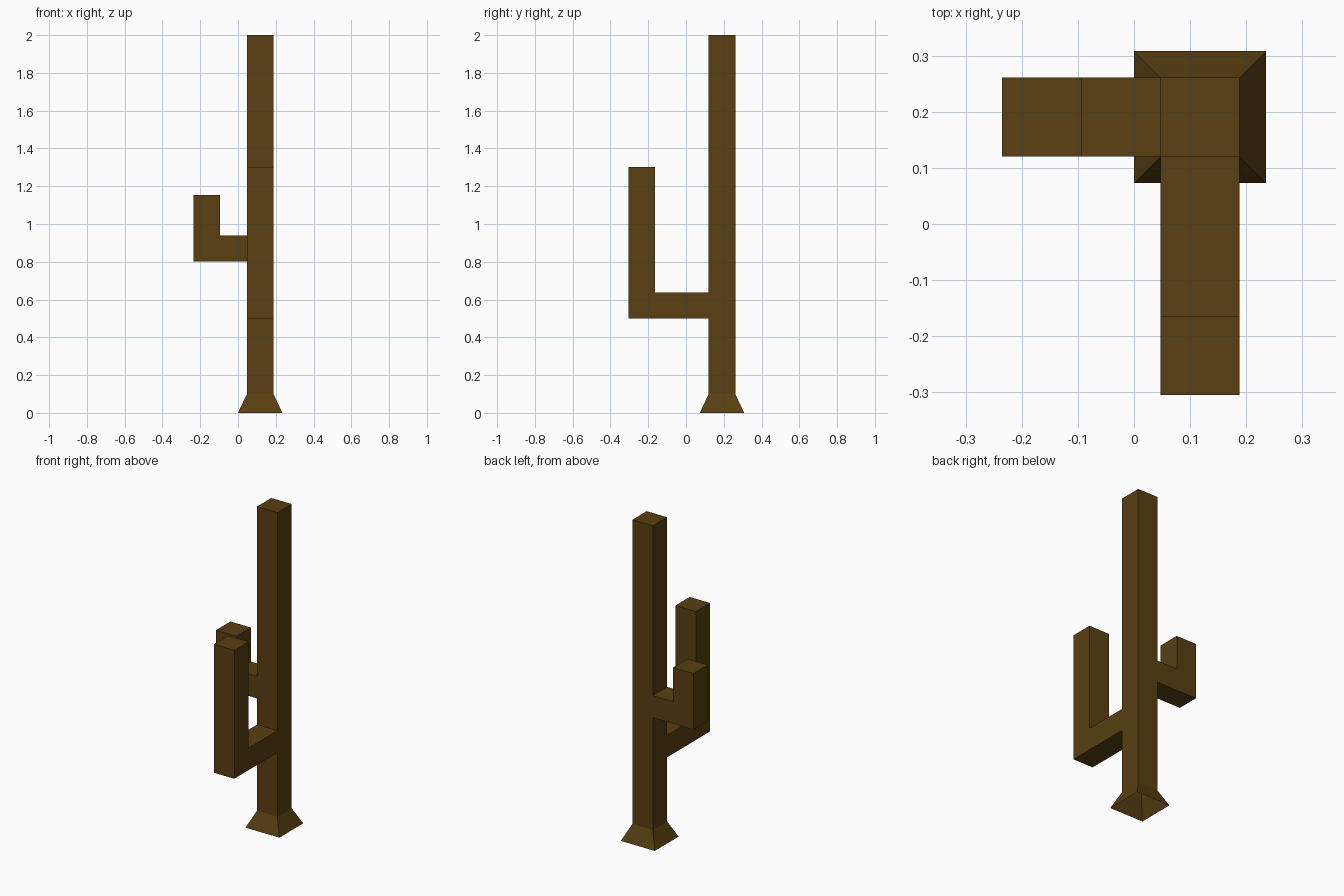
import bpy
import bmesh
from mathutils import Vector

cube = bpy.data.objects.get("Cube")
if cube:
    bpy.data.objects.remove(cube, do_unlink=True)

# Single bark colour
bark = bpy.data.materials.new("dark_brown_bark")
bark.use_nodes = True
colour = (0.1, 0.05, 0.006, 1)
bark.diffuse_color = colour
bark.node_tree.nodes["Principled BSDF"].inputs["Base Color"].default_value = colour

HALF = 0.0705                  # half the thickness of trunk and arms
AXIS = Vector((0.1175, 0.1905, 0))   # trunk centre line


def make_object(name, bm):
    bmesh.ops.recalc_face_normals(bm, faces=bm.faces)
    mesh = bpy.data.meshes.new(name)
    bm.to_mesh(mesh)
    bm.free()
    mesh.materials.append(bark)
    obj = bpy.data.objects.new(name, mesh)
    bpy.context.collection.objects.link(obj)
    return obj


def stacked_squares(name, levels, cap_top):
    """Join square rings given as (half width, height), open at the bottom."""
    bm = bmesh.new()
    rings = []
    for half, z in levels:
        rings.append([bm.verts.new(AXIS + Vector((sx * half, sy * half, z)))
                      for sx, sy in ((-1, -1), (1, -1), (1, 1), (-1, 1))])
    for low, high in zip(rings, rings[1:]):
        for i in range(4):
            j = (i + 1) % 4
            bm.faces.new((low[i], low[j], high[j], high[i]))
    if cap_top:
        bm.faces.new(rings[-1])
    return make_object(name, bm)


def elbow_arm(name, direction, reach, bottom, top):
    """L-shaped profile pushed sideways to the trunk thickness."""
    out = Vector(direction)
    side = out.cross(Vector((0, 0, 1))) * HALF
    shelf = bottom + 2 * HALF - 0.003
    inner = reach - 2 * HALF
    profile = [(HALF, bottom), (reach, bottom), (reach, top),
               (inner, top), (inner, shelf), (HALF, shelf)]
    bm = bmesh.new()
    left, right = [[bm.verts.new(AXIS + out * d + s + Vector((0, 0, z)))
                    for d, z in profile] for s in (side, -side)]
    bm.faces.new(left)
    bm.faces.new(right[::-1])
    # The end against the trunk stays open
    for i in range(len(profile) - 1):
        bm.faces.new((left[i], right[i], right[i + 1], left[i + 1]))
    return make_object(name, bm)


# Trunk with flared, open foot
stacked_squares("trunk", [(0.1175, 0), (HALF, 0.1), (HALF, 2)], True)

# Arms: long one to the front, short one to the right
elbow_arm("front_arm", (0, -1, 0), 0.4955, 0.5, 1.302)
elbow_arm("right_arm", (-1, 0, 0), 0.3525, 0.802, 1.153)
